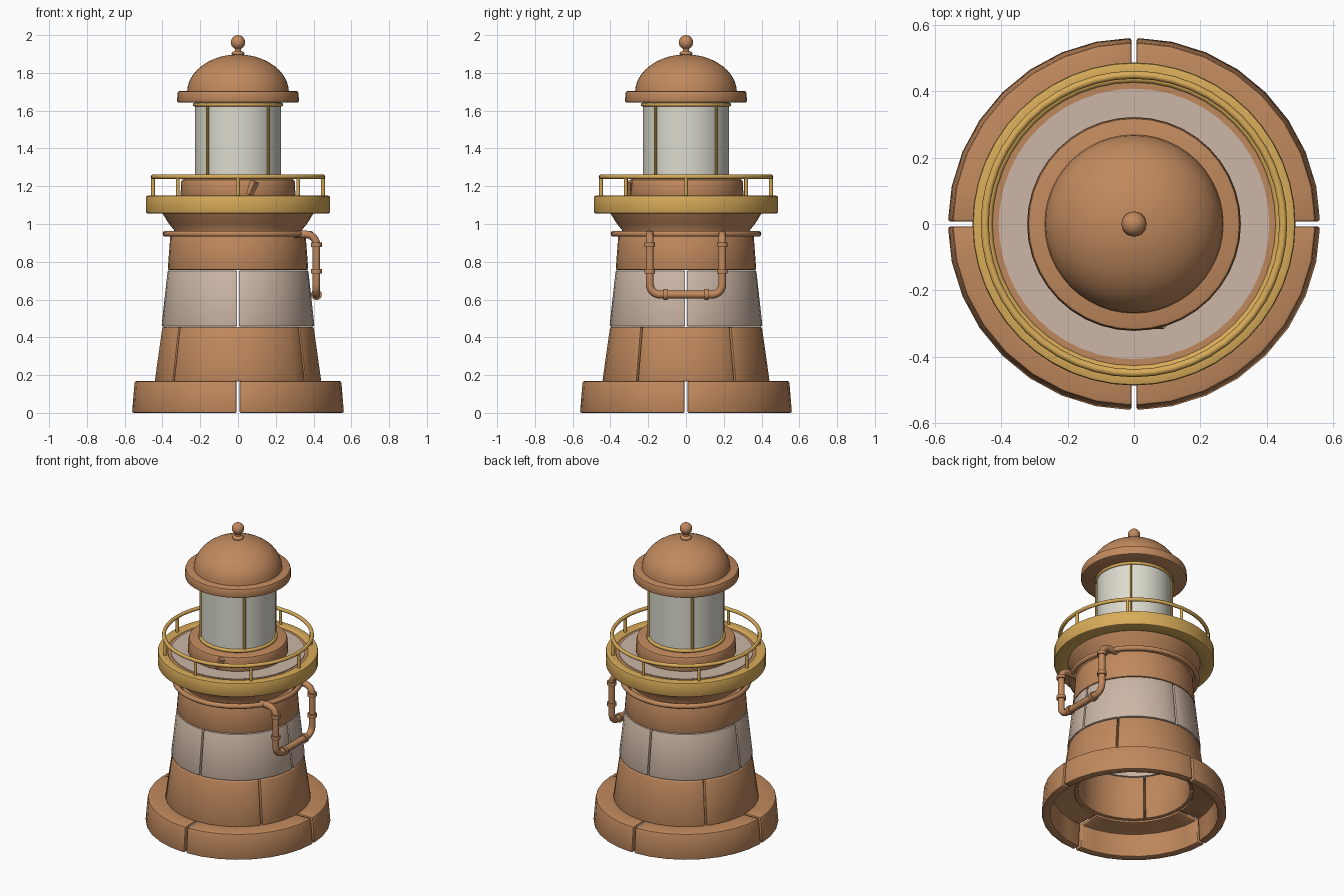
import bpy, bmesh, math
from mathutils import Vector, Matrix

if "Cube" in bpy.data.objects:
    bpy.data.objects.remove(bpy.data.objects["Cube"])


def material(name, rgb):
    m = bpy.data.materials.new(name)
    m.use_nodes = True
    m.diffuse_color = (*rgb, 1)
    m.node_tree.nodes["Principled BSDF"].inputs["Base Color"].default_value = (*rgb, 1)
    return m


clay = material("clay brown", (0.53, 0.25, 0.11))
pale = material("pale stone", (0.60, 0.47, 0.38))
gold = material("warm gold", (0.69, 0.41, 0.10))
pane = material("milky glass", (0.72, 0.71, 0.62))


def finish(ob, mat):
    ob.data.materials.clear()
    ob.data.materials.append(mat)
    bpy.ops.object.select_all(action="DESELECT")
    ob.select_set(True)
    bpy.context.view_layer.objects.active = ob
    bpy.ops.object.shade_smooth_by_angle(angle=math.radians(40))
    return ob


def from_bmesh(name, bm, mat, bevel=0.0):
    bmesh.ops.recalc_face_normals(bm, faces=bm.faces)
    if bevel:
        sharp = [e for e in bm.edges if e.calc_face_angle(0) > 0.7]
        bmesh.ops.bevel(bm, geom=sharp, offset=bevel, segments=2, profile=0.5,
                        affect="EDGES", clamp_overlap=True)
    me = bpy.data.meshes.new(name)
    bm.to_mesh(me)
    bm.free()
    ob = bpy.data.objects.new(name, me)
    bpy.context.collection.objects.link(ob)
    return finish(ob, mat)


def ring(name, profile, mat, steps=48, bevel=0.0, start=0, end=360, gap=0.0):
    """Sweep a closed (radius, z) outline about z; a partial sweep gets end caps."""
    full = end - start == 360
    bm = bmesh.new()
    rows = []
    for i in range(steps if full else steps + 1):
        t = i / steps
        row = []
        for r, z in profile:
            trim = 0 if full else gap / 2 / r
            a = math.radians(start + (end - start) * t) + trim * (1 - 2 * t)
            row.append(bm.verts.new((r * math.cos(a), r * math.sin(a), z)))
        rows.append(row)
    n = len(profile)
    for i in range(steps):
        a, b = rows[i], rows[(i + 1) % len(rows)]
        for j in range(n):
            k = (j + 1) % n
            bm.faces.new((a[j], b[j], b[k], a[k]))
    if not full:
        bm.faces.new(rows[0])
        bm.faces.new(rows[-1])
    bmesh.ops.remove_doubles(bm, verts=bm.verts, dist=1e-5)
    return from_bmesh(name, bm, mat, bevel)


def wall(r0, z0, r1, z1, inner0, inner1):
    return [(inner0, z0), (r0, z0), (r1, z1), (inner1, z1)]


def blocks(name, profile, mat, seams, gap):
    for i, s in enumerate(seams):
        e = seams[i + 1] if i + 1 < len(seams) else seams[0] + 360
        ring(f"{name}_{i + 1}", profile, mat, max(4, round((e - s) / 11)), 0.009, s, e, gap)


def torus(name, radius, z, thick, mat):
    bpy.ops.mesh.primitive_torus_add(location=(0, 0, z), major_radius=radius, minor_radius=thick,
                                     major_segments=48, minor_segments=10)
    bpy.context.object.name = name
    return finish(bpy.context.object, mat)


def rod(name, p, q, radius, mat, sides=12):
    p, q = Vector(p), Vector(q)
    bm = bmesh.new()
    turn = (q - p).to_track_quat("Z", "Y").to_matrix().to_4x4()
    bmesh.ops.create_cone(bm, cap_ends=True, segments=sides, radius1=radius, radius2=radius,
                          depth=(q - p).length, matrix=Matrix.Translation((p + q) / 2) @ turn)
    return from_bmesh(name, bm, mat)


def ball(name, z, radius, squash, mat):
    bm = bmesh.new()
    bmesh.ops.create_uvsphere(bm, u_segments=20, v_segments=12, radius=radius,
                              matrix=Matrix.Translation((0, 0, z)) @ Matrix.Diagonal((1, 1, squash, 1)))
    return from_bmesh(name, bm, mat)


# Tower of separate masonry blocks, open underneath
quarters = [0, 90, 180, 270]
base = [(0.51, 0), (0.562, 0), (0.548, 0.168), (0.36, 0.168), (0.36, 0.15), (0.50, 0.15)]
blocks("base_block", base, clay, quarters, 0.014)
blocks("lower_block", wall(0.443, 0.165, 0.402, 0.455, 0.34, 0.33), clay,
       [-36, 36, 141, 219], 0.008)
blocks("middle_block", wall(0.406, 0.457, 0.373, 0.755, 0.33, 0.31), pale, quarters, 0.008)
ring("upper_wall", wall(0.372, 0.757, 0.358, 0.945, 0.31, 0.30), clay, 36, 0.008)

# Flared neck, gallery and its floor
flare = [(0.0001, 0.935), (0.335, 0.935), (0.34, 0.97), (0.365, 1.0), (0.405, 1.065), (0.0001, 1.065)]
ring("flared_neck", flare, clay)
ring("gallery_rim", wall(0.487, 1.056, 0.487, 1.15, 0.40, 0.43), gold, 48, 0.008)
ring("gallery_floor", wall(0.435, 1.06, 0.435, 1.14, 0.0001, 0.0001), clay)
ring("floor_paving", wall(0.408, 1.135, 0.408, 1.144, 0.0001, 0.0001), pale)

# Railing
torus("hand_rail", 0.45, 1.25, 0.012, gold)
for i in range(8):
    a = math.tau * i / 8
    x, y = 0.45 * math.cos(a), 0.45 * math.sin(a)
    rod(f"rail_post_{i + 1}", (x, y, 1.145), (x, y, 1.25), 0.010, gold, 10)

# Lantern room
ring("lantern_plinth", wall(0.305, 1.14, 0.30, 1.237, 0.0001, 0.0001), clay, 40, 0.012)
rod("plinth_peg", (0.06, -0.295, 1.155), (0.09, -0.295, 1.225), 0.022, clay, 4)
ring("lantern_glass", wall(0.228, 1.23, 0.228, 1.65, 0.0001, 0.0001), pane)
torus("lantern_lower_ring", 0.229, 1.248, 0.012, gold)
torus("lantern_upper_ring", 0.229, 1.632, 0.010, gold)
for i in range(4):
    a = math.radians(45 + 90 * i)
    x, y = 0.228 * math.cos(a), 0.228 * math.sin(a)
    rod(f"lantern_bar_{i + 1}", (x, y, 1.24), (x, y, 1.64), 0.009, gold, 8)

# Domed roof and finial
ring("roof_brim", wall(0.323, 1.643, 0.320, 1.703, 0.0001, 0.0001), clay, 40, 0.009)
arc = [math.radians(d) for d in range(0, 90, 9)]
dome = [(0.27 * math.cos(a), 1.695 + 0.203 * math.sin(a)) for a in arc]
ring("roof_dome", [(0.0001, 1.69)] + dome + [(0.0001, 1.898)], clay)
ball("finial_collar", 1.903, 0.034, 0.45, clay)
rod("finial_stem", (0, 0, 1.89), (0, 0, 1.95), 0.017, clay)
ball("finial_ball", 1.962, 0.038, 1.0, clay)

# Pipe ring and the looped drain pipe on the left flank
torus("pipe_ring", 0.383, 0.948, 0.016, clay)


def rounded(points, radius):
    pts = [Vector(p) for p in points]
    path = [pts[0]]
    for a, b, c in zip(pts, pts[1:], pts[2:]):
        u, v = (a - b).normalized() * radius, (c - b).normalized() * radius
        for i in range(7):
            t = math.pi / 2 * i / 6
            path.append(b + u * (1 - math.sin(t)) + v * (1 - math.cos(t)))
    return path + [pts[-1]]


px, py, top, low = 0.415, 0.192, 0.945, 0.626
route = [(0.30, -py, top), (px, -py, top), (px, -py, low),
         (px, py, low), (px, py, top), (0.30, py, top)]
curve = bpy.data.curves.new("drain_pipe", "CURVE")
curve.dimensions = "3D"
curve.bevel_depth = 0.021
curve.bevel_resolution = 3
path = rounded(route, 0.055)
spline = curve.splines.new("POLY")
spline.points.add(len(path) - 1)
for sp, co in zip(spline.points, path):
    sp.co = (*co, 1)
pipe = bpy.data.objects.new("drain_pipe", curve)
bpy.context.collection.objects.link(pipe)
bpy.ops.object.select_all(action="DESELECT")
pipe.select_set(True)
bpy.context.view_layer.objects.active = pipe
bpy.ops.object.convert(target="MESH")
finish(bpy.context.object, clay)

for side, s in (("front", -1), ("back", 1)):
    for label, z in (("upper", 0.89), ("lower", 0.75)):
        rod(f"pipe_collar_{side}_{label}", (px, s * py, z - 0.011), (px, s * py, z + 0.011), 0.029, clay, 16)
    rod(f"pipe_collar_{side}_end", (px, s * 0.108 - 0.011, low), (px, s * 0.108 + 0.011, low), 0.029, clay, 16)
